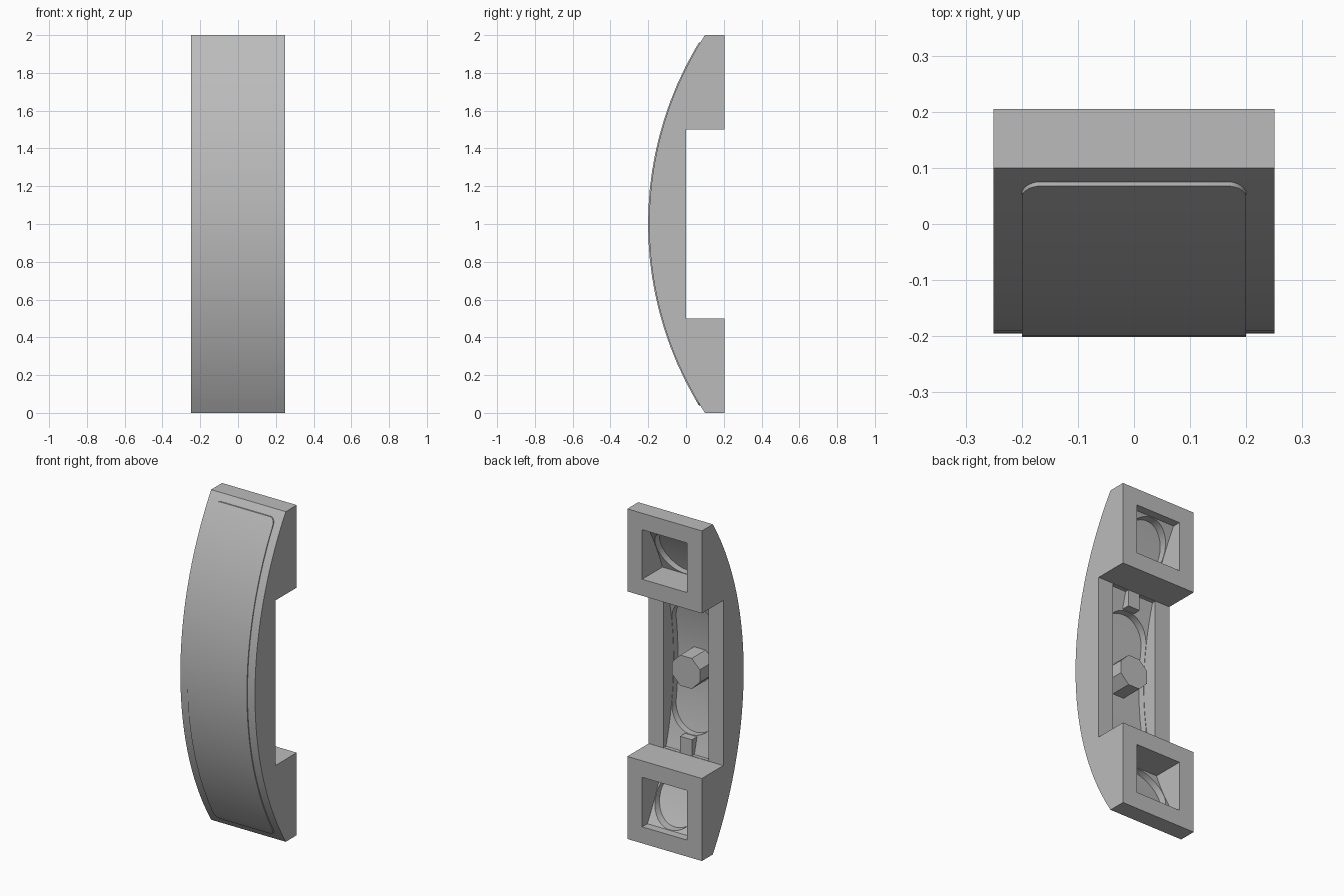
import bpy, bmesh, math
from mathutils import Matrix

cube = bpy.data.objects.get("Cube")
if cube:
    bpy.data.objects.remove(cube, do_unlink=True)

GREY = (0.5, 0.5, 0.5, 1)
grey = bpy.data.materials.new("grey plastic")
grey.use_nodes = True
grey.diffuse_color = GREY
grey.node_tree.nodes["Principled BSDF"].inputs["Base Color"].default_value = GREY

RADIUS, CENTRE = 1.842, 1.647   # front arc, seen from the side


def arc(z, offset=0.0):
    """Depth of the curved front at a height, moved inward by offset."""
    return CENTRE - math.sqrt((RADIUS - offset) ** 2 - (z - 1) ** 2)


def add_object(name, bm):
    bmesh.ops.recalc_face_normals(bm, faces=bm.faces)
    mesh = bpy.data.meshes.new(name)
    bm.to_mesh(mesh)
    bm.free()
    mesh.materials.append(grey)
    ob = bpy.data.objects.new(name, mesh)
    bpy.context.collection.objects.link(ob)
    return ob


def straight(z0, z1, half, steps=24):
    return [(z0 + (z1 - z0) * i / steps, half) for i in range(steps + 1)]


def rounded(z0, z1, half, r, steps=8):
    """Rows of (height, half width) for an outline with rounded ends."""
    cap = []
    for i in range(steps + 1):
        a = math.radians(6 + 84 * i / steps)
        cap.append((r * (1 - math.cos(a)), half - r + r * math.sin(a)))
    low = [(z0 + d, w) for d, w in cap]
    high = [(z1 - d, w) for d, w in reversed(cap)]
    if high[0][0] - low[-1][0] < 0.01:
        return low + high[1:]
    return low + straight(low[-1][0], high[0][0], half, 20)[1:-1] + high


def loft(name, rows, front, back):
    """Solid made of stacked four-cornered rows."""
    bm = bmesh.new()
    rings = []
    for z, w in rows:
        f, b = front(z), back(z)
        rings.append([bm.verts.new(p) for p in
                      ((-w, f, z), (w, f, z), (w, b, z), (-w, b, z))])
    for lo, hi in zip(rings, rings[1:]):
        for i in range(4):
            j = (i + 1) % 4
            bm.faces.new((lo[i], lo[j], hi[j], hi[i]))
    bm.faces.new(rings[0][::-1])
    bm.faces.new(rings[-1])
    return add_object(name, bm)


def box(name, lo, hi):
    return loft(name, [(lo[2], hi[0]), (hi[2], hi[0])],
                lambda z: lo[1], lambda z: hi[1])


def cut(target, cutter):
    cutter.hide_render = True
    mod = target.modifiers.new("cut", "BOOLEAN")
    mod.operation = "DIFFERENCE"
    mod.solver = "EXACT"
    mod.object = cutter
    bpy.context.view_layer.objects.active = target
    bpy.ops.object.modifier_apply(modifier=mod.name)
    bpy.data.objects.remove(cutter, do_unlink=True)


def shade(ob):
    bpy.ops.object.select_all(action="DESELECT")
    ob.select_set(True)
    bpy.context.view_layer.objects.active = ob
    bpy.ops.object.shade_smooth_by_angle(angle=math.radians(25))


# Curved body with the gap between the two end blocks
body = loft("curved_body", straight(0, 2, 0.25, 32), arc, lambda z: 0.205)
cut(body, box("gap_cutter", (-0.3, 0, 0.5), (0.3, 0.4, 1.5)))

# Pockets, open at the back, with a round-ended recess in each floor
for z0, z1, back in ((0.1, 0.4, 0.3), (0.502, 1.498, 0.1), (1.6, 1.9, 0.3)):
    cut(body, loft("pocket_cutter", straight(z0, z1, 0.15),
                   lambda z: arc(z, 0.1), lambda z: back))
for z0, z1, back in ((0.1, 0.4, 0.19), (0.6, 1.4, 0.05), (1.6, 1.9, 0.19)):
    cut(body, loft("recess_cutter", rounded(z0 + 0.002, z1 - 0.002, 0.148, 0.148),
                   lambda z: arc(z, 0.06), lambda z: back))
shade(body)

# Thin raised panel on the curved front
panel = loft("front_panel", rounded(0.04, 1.96, 0.2, 0.035),
             lambda z: arc(z, -0.006), lambda z: arc(z, 0.01))
shade(panel)

# Eight-sided pin in the middle pocket
bm = bmesh.new()
turn = (Matrix.Translation((0, -0.075, 1)) @ Matrix.Rotation(math.pi / 2, 4, "X")
        @ Matrix.Rotation(math.pi / 8, 4, "Z"))
bmesh.ops.create_cone(bm, cap_ends=True, segments=8, radius1=0.1, radius2=0.1,
                      depth=0.15, matrix=turn)
add_object("centre_pin", bm)

# Small stubs at both ends of the middle pocket
for name, z0, z1 in (("lower_stub", 0.49, 0.6), ("upper_stub", 1.4, 1.51)):
    box(name, (-0.04, -0.06, z0), (0.04, 0, z1))
